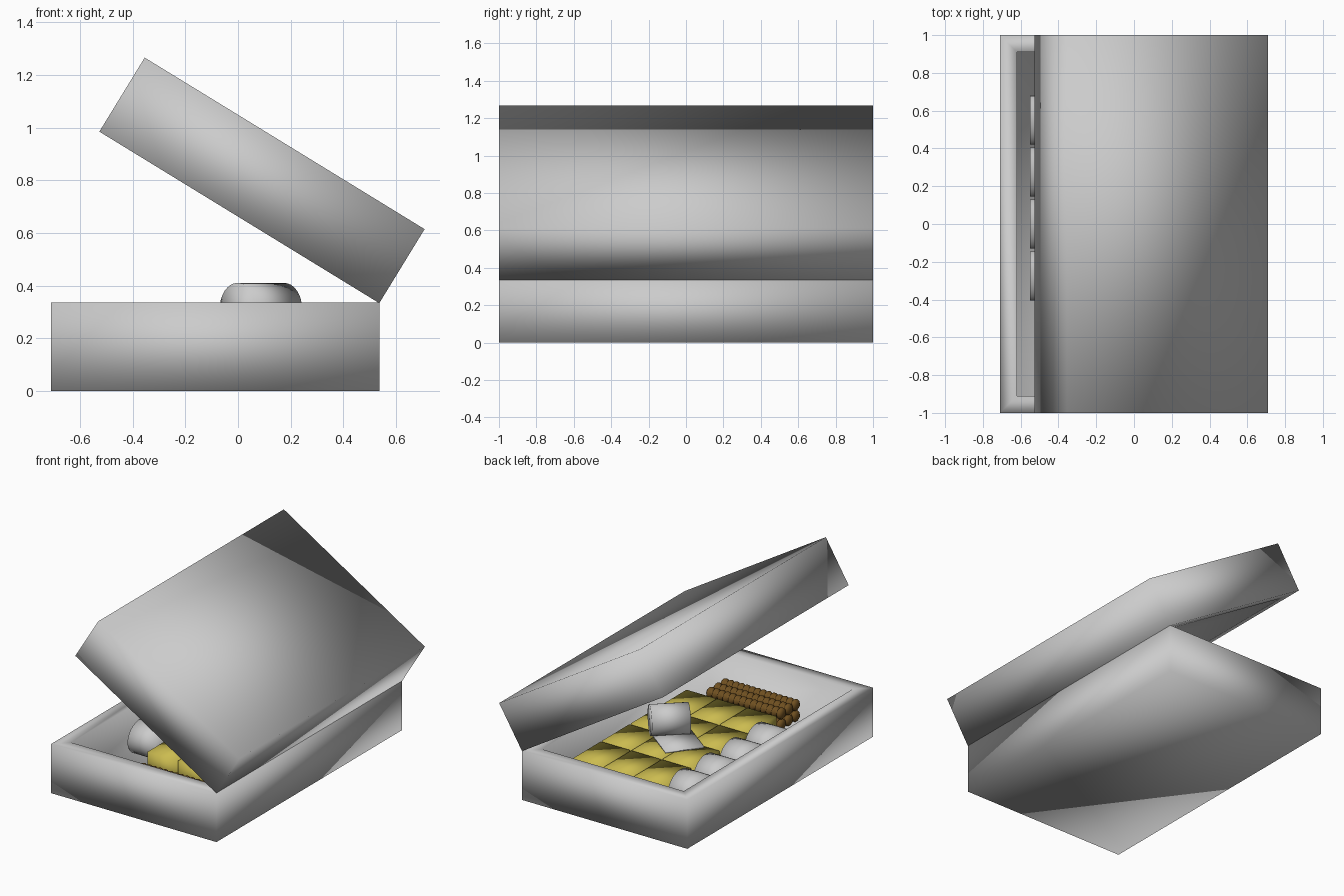
import bpy, bmesh, math
from mathutils import Matrix

if "Cube" in bpy.data.objects:
    bpy.data.objects.remove(bpy.data.objects["Cube"])

FLOOR = 0.05


def material(name, color):
    m = bpy.data.materials.new(name)
    m.diffuse_color = color
    m.use_nodes = True
    m.node_tree.nodes["Principled BSDF"].inputs["Base Color"].default_value = m.diffuse_color
    return m


yellow = material("yellow", (0.60, 0.50, 0.08, 1))
brown = material("brown", (0.16, 0.08, 0.015, 1))


def finish(name, bm, matrix=Matrix(), mat=None):
    bm.transform(matrix)
    bmesh.ops.recalc_face_normals(bm, faces=bm.faces[:])
    for f in bm.faces:
        f.smooth = True
    me = bpy.data.meshes.new(name)
    bm.to_mesh(me)
    bm.free()
    ob = bpy.data.objects.new(name, me)
    bpy.context.collection.objects.link(ob)
    if mat:
        me.materials.append(mat)
    return ob


def block(size, center):
    bm = bmesh.new()
    bmesh.ops.create_cube(bm, size=1)
    bm.transform(Matrix.Translation(center) @ Matrix.Diagonal((*size, 1)))
    return bm


def tray(w, d, h, wall, depth):
    # hollow box whose cavity opens upward; right edge at x = 0, base at z = 0
    bm = block((w, d, h), (-w / 2, 0, h / 2))
    top = max(bm.faces, key=lambda f: f.calc_center_median().z)
    bmesh.ops.inset_region(bm, faces=[top], thickness=wall, use_even_offset=True)
    r = bmesh.ops.extrude_face_region(bm, geom=[top])
    new = [v for v in r["geom"] if isinstance(v, bmesh.types.BMVert)]
    bmesh.ops.translate(bm, verts=new, vec=(0, 0, -depth))
    if top.is_valid:
        bmesh.ops.delete(bm, geom=[top], context='FACES_ONLY')
    return bm


def lathe_x(profile, seg=24):
    # turn (x, radius) pairs around the x axis, with closed ends
    bm = bmesh.new()
    rings = [[bm.verts.new((x, r * math.cos(2 * math.pi * i / seg),
                            r * math.sin(2 * math.pi * i / seg)))
              for i in range(seg)] for x, r in profile]
    for a, b in zip(rings, rings[1:]):
        for i in range(seg):
            j = (i + 1) % seg
            bm.faces.new((a[i], a[j], b[j], b[i]))
    bm.faces.new(rings[0])
    bm.faces.new(rings[-1])
    return bm


# case bottom
W, H = 1.248, 0.335
finish("case_bottom", tray(W, 2, H, 0.09, H - FLOOR),
       Matrix.Translation((0.538, 0, 0)))

# case lid: the same tray flipped over and swung open about the hinge
finish("case_lid", tray(W, 2, 0.33, 0.09, 0.33 - FLOOR),
       Matrix.Translation((0.537, 0, 0.333))
       @ Matrix.Rotation(math.radians(31.5), 4, 'Y')
       @ Matrix.Translation((0, 0, 0.33)) @ Matrix.Diagonal((1, 1, -1, 1)))

# yellow blocks, three by four
px, py = 0.23, 0.308
for i in range(3):
    for j in range(4):
        c = (-0.315 + px * (i + 0.5), 0.69 - py * (j + 0.5), (FLOOR + 0.21) / 2)
        finish(f"yellow_block_{i}_{j}",
               block((px - 0.01, py - 0.015, 0.21 - FLOOR), c), mat=yellow)

# row of flattened grey rolls beside the blocks
for j in range(4):
    finish(f"grey_roll_{j}", lathe_x([(-0.55, 0.13), (-0.34, 0.13)], 32),
           Matrix.Translation((0, 0.55 - 0.275 * j, FLOOR + 0.11))
           @ Matrix.Diagonal((1, 1, 0.85, 1)))

# loose roll and flat sheet lying on the blocks
finish("loose_roll", lathe_x([(-0.122, 0.099), (0.122, 0.099)], 32),
       Matrix.Translation((0.087, 0.055, 0.311))
       @ Matrix.Rotation(math.radians(43), 4, 'Z'))
finish("flat_sheet", block((0.25, 0.31, 0.01), (0, 0, 0)),
       Matrix.Translation((-0.01, 0.11, 0.216))
       @ Matrix.Rotation(math.radians(53), 4, 'Z'))

# two layers of ribbed brown rods
ribs, x0, x1 = 14, -0.27, 0.30
step = (x1 - x0) / ribs
profile = [(x0 + step * (k + t), r) for k in range(ribs)
           for t, r in ((0.0, 0.022), (0.25, 0.035), (0.5, 0.038), (0.75, 0.035))]
profile.append((x1, 0.022))
for layer in range(2):
    for j in range(3):
        finish(f"ribbed_rod_{layer}_{j}", lathe_x(profile, 14),
               Matrix.Translation((0, -0.668 - 0.076 * j,
                                   FLOOR + 0.038 + 0.075 * layer)), brown)
